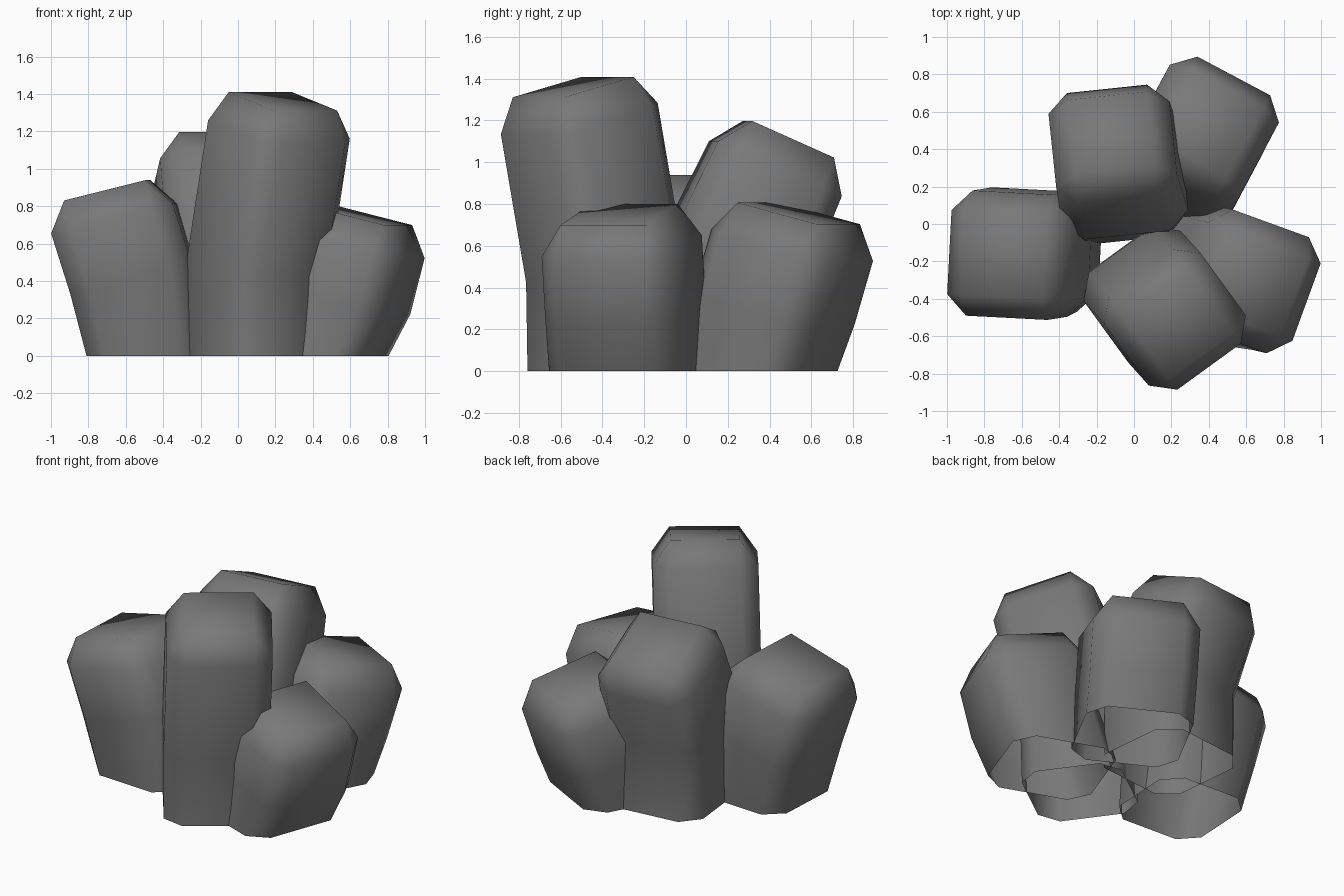
import bpy
import bmesh
from math import radians
from mathutils import Vector, Matrix

cube = bpy.data.objects.get("Cube")
if cube:
    bpy.data.objects.remove(cube)

stone = bpy.data.materials.new("dark_grey_stone")
stone.use_nodes = True
GREY = (0.19, 0.19, 0.19, 1)
stone.diffuse_color = GREY
stone.node_tree.nodes["Principled BSDF"].inputs["Base Color"].default_value = GREY


def octagon(half, chamfer):
    """Square with cut corners, counter-clockwise from the +x side."""
    a, b = half, half - chamfer
    return [Vector(p + (0,)) for p in
            ((a, -b), (a, b), (b, a), (-b, a), (-a, b), (-a, -b), (-b, -a), (b, -a))]


def rock_column(name, yaw, tilt, top, mid, base, halves):
    """Leaning chamfered block on an upright foot; it leans along its local +x."""
    turn = Matrix.Rotation(radians(yaw), 3, 'Z')
    lean = turn @ Matrix.Rotation(radians(tilt), 3, 'Y')
    top, mid, base = Vector(top), Vector(mid), Vector(base)
    shoulder = top - lean @ Vector((0, 0, 0.155))
    bm = bmesh.new()
    rings = []
    # Foot, bend and shoulder rings
    for centre, rot, half in zip((base, mid, shoulder), (turn, lean, lean), halves):
        rings.append([bm.verts.new(centre + rot @ p) for p in octagon(half, 0.11)])
    for low, high in zip(rings, rings[1:]):
        for i in range(8):
            j = (i + 1) % 8
            bm.faces.new((low[i], low[j], high[j], high[i]))
    # Flat top with four sloping sides and four corner triangles
    h = halves[2] - 0.11
    cap = [bm.verts.new(top + lean @ Vector((x * h, y * h, 0)))
           for x, y in ((1, -1), (1, 1), (-1, 1), (-1, -1))]
    bm.faces.new(cap)
    ring = rings[2]
    for k in range(4):
        n = (k + 1) % 4
        bm.faces.new((ring[2 * k], ring[2 * k + 1], cap[n], cap[k]))
        bm.faces.new((ring[2 * k + 1], ring[(2 * k + 2) % 8], cap[n]))
    for f in bm.faces:
        f.smooth = True
    mesh = bpy.data.meshes.new(name)
    bm.to_mesh(mesh)
    bm.free()
    mesh.materials.append(stone)
    bpy.context.collection.objects.link(bpy.data.objects.new(name, mesh))


rock_column("tall_front_rock", -54, 13.5, (0.24, -0.54, 1.36),
            (0.11, -0.39, 0.5), (0.1, -0.39, 0), (0.31, 0.32, 0.32))
rock_column("right_side_rock", 177, 14, (-0.7, -0.165, 0.885),
            (-0.56, -0.15, 0.41), (-0.49, -0.15, 0), (0.31, 0.335, 0.335))
rock_column("back_rock", 96, 24, (-0.12, 0.49, 1.11),
            (-0.07, 0.25, 0.58), (-0.07, 0.24, 0), (0.33, 0.34, 0.325))
rock_column("back_corner_rock", 62, 13.5, (0.4, 0.54, 0.755),
            (0.335, 0.42, 0.3), (0.29, 0.33, 0), (0.33, 0.33, 0.33))
rock_column("left_side_rock", -20, 13.5, (0.655, -0.32, 0.75),
            (0.545, -0.29, 0.3), (0.42, -0.27, 0), (0.33, 0.33, 0.33))
